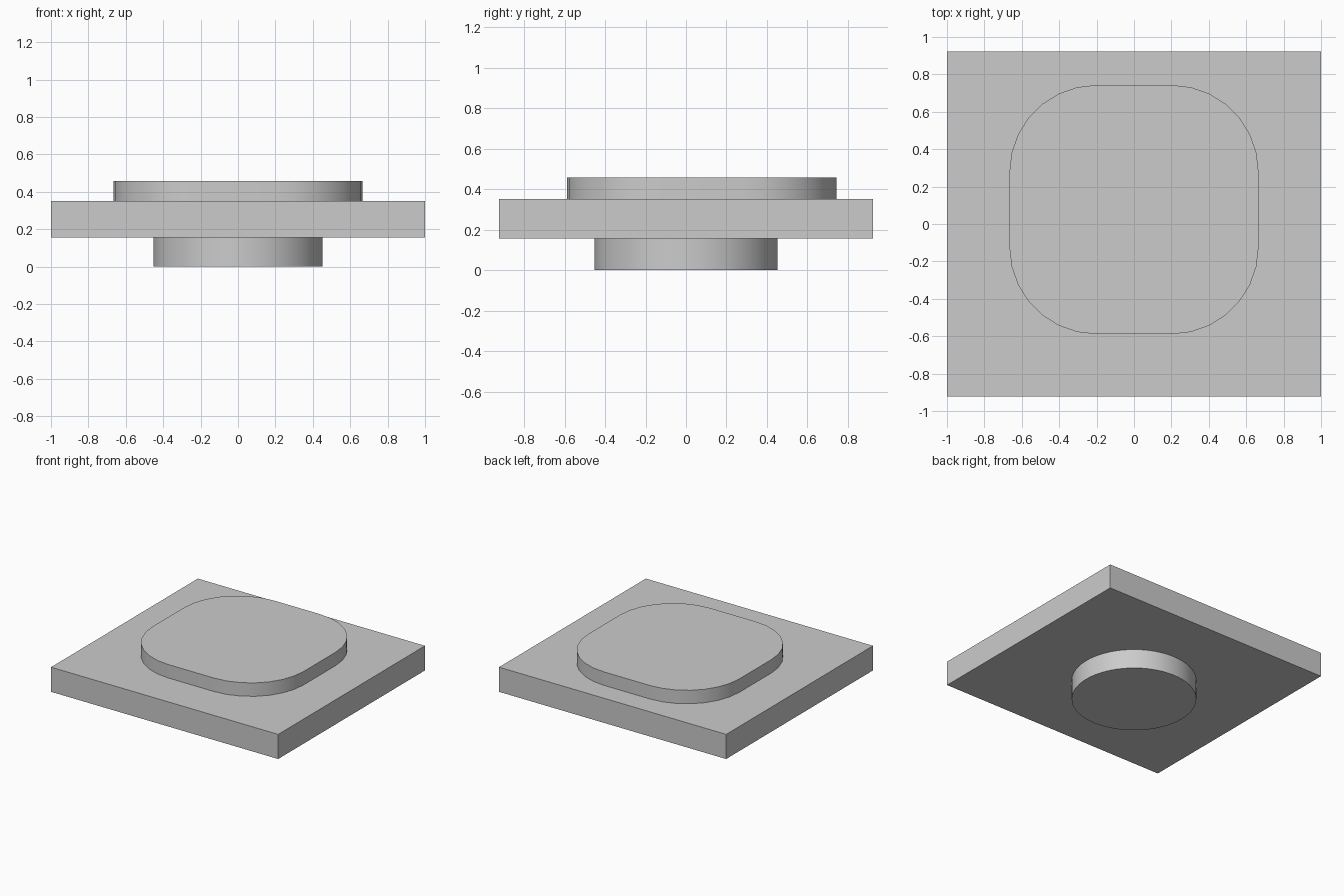
import bpy
import bmesh
from math import pi, sin, cos, radians

cube = bpy.data.objects.get("Cube")
if cube:
    bpy.data.objects.remove(cube, do_unlink=True)

# Single light grey material
grey = bpy.data.materials.new("light_grey")
grey.use_nodes = True
colour = (0.6, 0.6, 0.6, 1)
grey.diffuse_color = colour
grey.node_tree.nodes["Principled BSDF"].inputs["Base Color"].default_value = colour


def rounded_outline(half_x, half_y, radius, steps, centre_y=0):
    """Counter-clockwise outline of a rectangle with round corners."""
    points = []
    for corner, (sx, sy) in enumerate([(1, 1), (-1, 1), (-1, -1), (1, -1)]):
        for i in range(steps + 1):
            a = (corner + i / steps) * pi / 2
            points.append((sx * (half_x - radius) + radius * cos(a),
                           centre_y + sy * (half_y - radius) + radius * sin(a)))
    return points


def extrude_part(name, outline, bottom, top):
    """Closed prism from an outline."""
    bm = bmesh.new()
    base = bm.faces.new([bm.verts.new((x, y, bottom)) for x, y in outline])
    raised = bmesh.ops.extrude_face_region(bm, geom=[base], use_keep_orig=True)
    verts = [v for v in raised["geom"] if isinstance(v, bmesh.types.BMVert)]
    bmesh.ops.translate(bm, vec=(0, 0, top - bottom), verts=verts)
    bmesh.ops.recalc_face_normals(bm, faces=bm.faces)
    mesh = bpy.data.meshes.new(name)
    bm.to_mesh(mesh)
    bm.free()
    mesh.materials.append(grey)
    obj = bpy.data.objects.new(name, mesh)
    bpy.context.collection.objects.link(obj)
    bpy.ops.object.select_all(action="DESELECT")
    obj.select_set(True)
    bpy.context.view_layer.objects.active = obj
    bpy.ops.object.shade_smooth_by_angle(angle=radians(30))


# Round foot below the plate
foot = [(0.453 * cos(2 * pi * i / 64), 0.453 * sin(2 * pi * i / 64)) for i in range(64)]
extrude_part("round_foot", foot, 0, 0.155)

# Main slab
slab = [(-1, -0.923), (1, -0.923), (1, 0.923), (-1, 0.923)]
extrude_part("base_plate", slab, 0.155, 0.351)

# Raised pad with rounded corners, set slightly towards the back
pad = rounded_outline(0.666, 0.666, 0.466, 7, centre_y=0.077)
extrude_part("raised_pad", pad, 0.351, 0.458)
